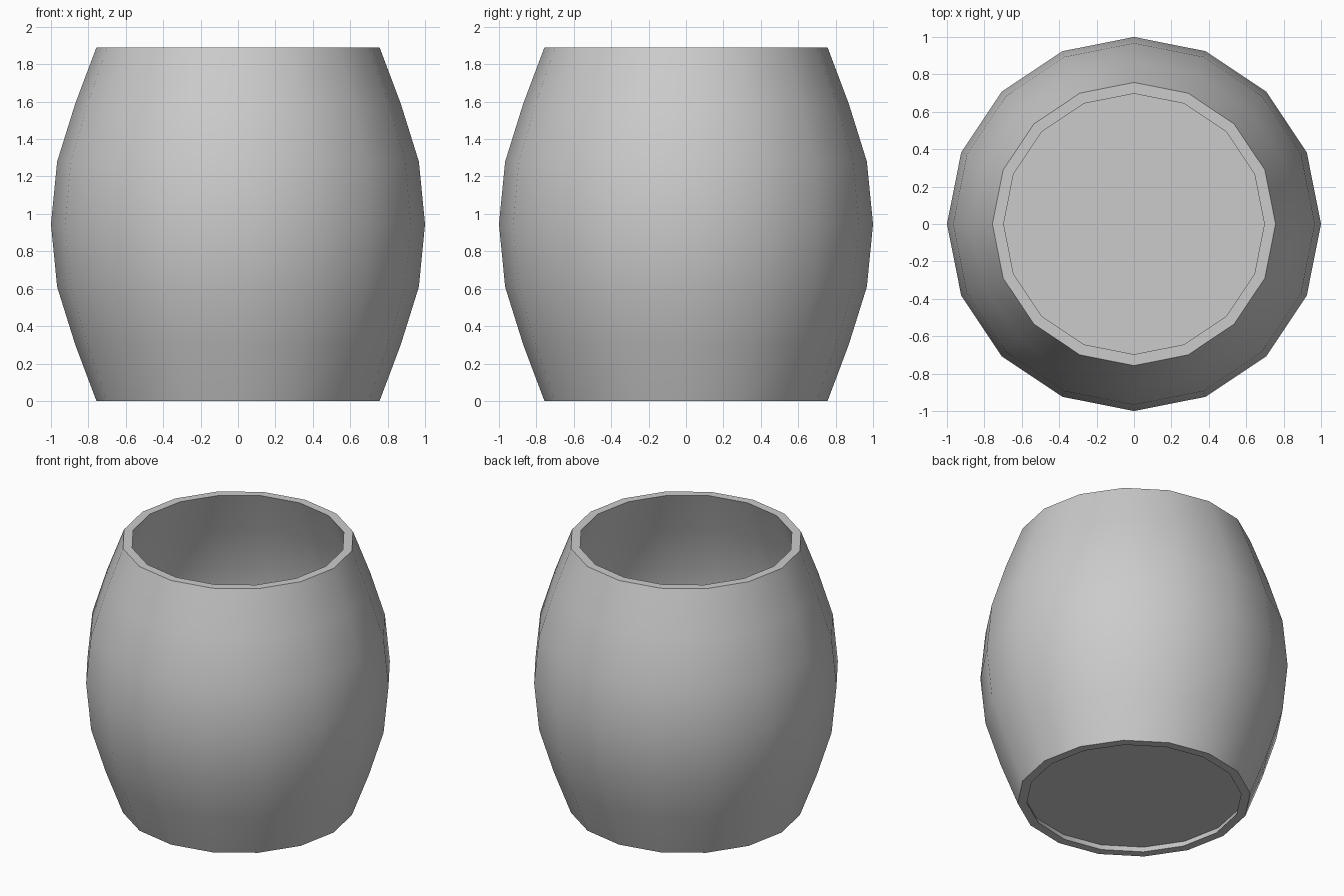
import bpy, bmesh, math

if "Cube" in bpy.data.objects:
    bpy.data.objects.remove(bpy.data.objects["Cube"])

SIDES = 16
WALL = 0.06
TOP = 1.89

# Staves profile (radius, height)
outer = [(0.757, 0), (0.87, 0.30), (0.967, 0.61), (1.0, 0.945),
         (0.967, 1.28), (0.87, 1.59), (0.757, TOP)]
inner = [(r - WALL, z) for r, z in outer]


def lathe(name, profile, closed=False, cap_ends=False, sharp_angle=30):
    """Spin a radius/height profile into a faceted-outline, smooth-shaded part."""
    bm = bmesh.new()
    rings = []
    for r, z in profile:
        rings.append([bm.verts.new((r * math.cos(2 * math.pi * i / SIDES),
                                    r * math.sin(2 * math.pi * i / SIDES), z))
                      for i in range(SIDES)])
    pairs = list(zip(rings, rings[1:]))
    if closed:
        pairs.append((rings[-1], rings[0]))
    for a, b in pairs:
        for i in range(SIDES):
            j = (i + 1) % SIDES
            bm.faces.new((a[i], a[j], b[j], b[i]))
    if cap_ends:
        bm.faces.new(rings[0][::-1])
        bm.faces.new(rings[-1])
    bmesh.ops.recalc_face_normals(bm, faces=bm.faces)
    mesh = bpy.data.meshes.new(name)
    bm.to_mesh(mesh)
    bm.free()
    obj = bpy.data.objects.new(name, mesh)
    bpy.context.collection.objects.link(obj)
    bpy.ops.object.select_all(action='DESELECT')
    obj.select_set(True)
    bpy.context.view_layer.objects.active = obj
    bpy.ops.object.shade_smooth_by_angle(angle=math.radians(sharp_angle))
    return obj


# Hollow bulging wall with flat top and bottom rims
lathe("barrel_wall", outer + inner[::-1], closed=True)

# Bottom board, set slightly up inside the wall
lathe("barrel_floor", [(0.72, 0.045), (0.74, 0.10)], cap_ends=True)
